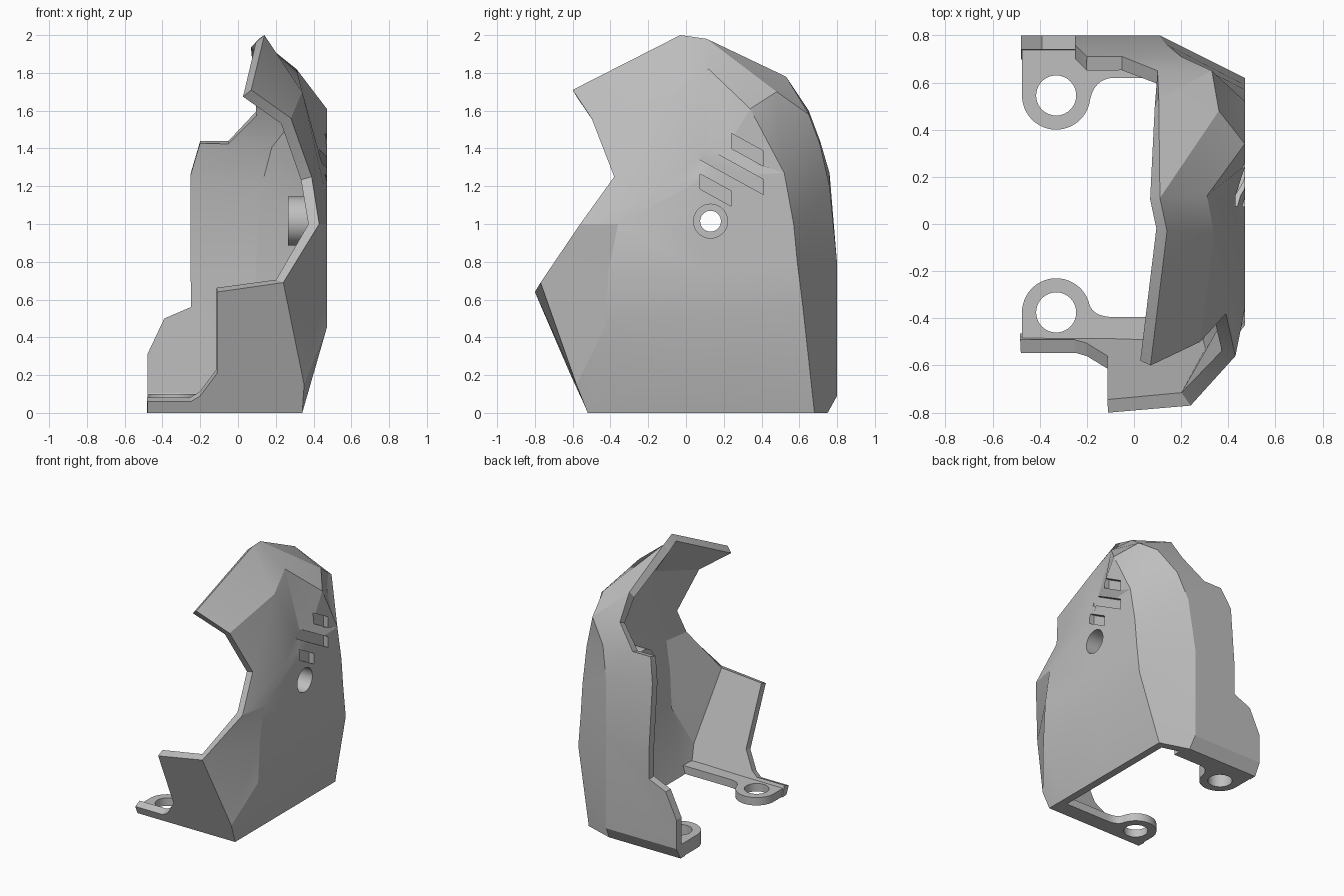
import bpy, bmesh
from math import cos, sin, pi, radians
from mathutils import Vector

old = bpy.data.objects.get("Cube")
if old:
    bpy.data.objects.remove(old)

grey = bpy.data.materials.new("plain grey")
grey.use_nodes = True
COLOUR = (0.52, 0.52, 0.52, 1)
grey.diffuse_color = COLOUR
grey.node_tree.nodes["Principled BSDF"].inputs["Base Color"].default_value = COLOUR


def make(name, verts, faces):
    mesh = bpy.data.meshes.new(name)
    mesh.from_pydata(verts, [], faces)
    bm = bmesh.new()
    bm.from_mesh(mesh)
    bmesh.ops.recalc_face_normals(bm, faces=bm.faces)
    bm.to_mesh(mesh)
    bm.free()
    mesh.materials.append(grey)
    obj = bpy.data.objects.new(name, mesh)
    bpy.context.collection.objects.link(obj)
    return obj


def prism(name, outline, start, end, place):
    n = len(outline)
    verts = [place(a, b, d) for d in (start, end) for a, b in outline]
    faces = [list(range(n)), list(range(n, 2 * n))]
    faces += [[i, (i + 1) % n, (i + 1) % n + n, i + n] for i in range(n)]
    return make(name, verts, faces)


def circle(a, b, r, n=40):
    return [(a + r * cos(2 * pi * i / n), b + r * sin(2 * pi * i / n)) for i in range(n)]


def along_x(a, b, d):
    return (d, a, b)


def along_z(a, b, d):
    return (a, b, d)


def combine(target, tool, operation):
    bpy.context.view_layer.objects.active = target
    mod = target.modifiers.new(operation, "BOOLEAN")
    mod.operation, mod.object, mod.solver = operation, tool, "EXACT"
    bpy.ops.object.modifier_apply(modifier=mod.name)
    bpy.data.objects.remove(tool)


def finish(obj, angle):
    bpy.ops.object.select_all(action="DESELECT")
    obj.select_set(True)
    bpy.context.view_layer.objects.active = obj
    bpy.ops.object.shade_smooth_by_angle(angle=radians(angle))


# Vertical seams of the outer surface, from the ground up
front_rim = [(.34, -.52, 0), (.35, -.58, .15), (.24, -.77, .69), (.43, -.56, 1),
             (.39, -.38, 1.25), (.28, -.5, 1.56), (.07, -.6, 1.71)]
side_front = [(.34, -.35, 0), (.47, -.43, .45), (.47, -.41, .75), (.47, -.36, 1),
              (.455, -.1, 1.2), (.34, -.05, 1.7), (.14, -.03, 2)]
side_mid = [(.34, .1, 0), (.47, .1, .52), (.47, .1, .75), (.47, .1, 1),
            (.47, .12, 1.25), (.31, .12, 1.82), (.11, .11, 1.98)]
side_rear = [(.34, .68, 0), (.47, .62, .55), (.47, .59, .79), (.47, .57, 1),
             (.47, .52, 1.27), (.47, .34, 1.61), (.36, .48, 1.7)]
peak = side_rear[-1]
chamfer = side_rear[:5] + [peak, peak]
back_seam = [(.12, .75, 0), (.11, .8, .09), (.11, .8, .79), (.14, .76, 1.2),
             (.2, .71, 1.42), (.33, .65, 1.58), (.105, .53, 1.78)]

polygons = []
seams = [front_rim, side_front, side_mid, side_rear, chamfer, back_seam]
for a, b in zip(seams, seams[1:]):
    for i in range(len(a) - 1):
        polygons.append([a[i], b[i], b[i + 1], a[i + 1]])
polygons.append([side_mid[-1], peak, back_seam[-1]])

# Back wall, stepping in towards the top
foot, heel = (-.48, .75, 0), (-.48, .8, .09)
low, high = (-.25, .8, .79), (-.25, .76, 1.27)
notch, crest = (-.05, .71, 1.44), (.1, .65, 1.6)
k = back_seam
polygons += [[k[0], foot, heel, k[1]],
             [k[1], heel, (-.48, .8, .31), (-.39, .8, .5), (-.25, .8, .56), low, k[2]],
             [k[2], low, high, k[3]],
             [k[3], high, (-.2, .71, 1.44), notch, k[4]],
             [k[4], notch, crest, k[5]],
             [k[5], crest, k[6]]]

# Front wall, leaning outwards
polygons.append([(-.48, -.52, 0), front_rim[0], front_rim[1], front_rim[2], (-.11, -.8, .64),
                 (-.11, -.615, .21), (-.2, -.56, .09), (-.25, -.546, .06), (-.48, -.546, .06)])


def shell(name, polygons, thickness):
    index, faces = {}, []
    for poly in polygons:
        face = list(dict.fromkeys(index.setdefault(p, len(index)) for p in poly))
        if len(face) > 2:
            faces.append(face)
    bm = bmesh.new()
    verts = [bm.verts.new(p) for p in index]
    for face in faces:
        bm.faces.new([verts[i] for i in face])
    bmesh.ops.recalc_face_normals(bm, faces=bm.faces)
    bm.verts.index_update()
    bm.normal_update()
    side = max(bm.faces, key=lambda f: abs(f.normal.x) * f.calc_area())
    sign = 1 if side.normal.x > 0 else -1
    n = len(verts)
    inner = []
    for v in verts:
        step = v.normal * sign * thickness * min(v.calc_shell_factor(), 1.5)
        if v.co.z == 0:
            step.z = 0
        inner.append(tuple(v.co - step))
    rim = [[e.verts[0].index, e.verts[1].index, e.verts[1].index + n, e.verts[0].index + n]
           for e in bm.edges if e.is_boundary]
    bm.free()
    return make(name, list(index) + inner, faces + [[i + n for i in f] for f in faces] + rim)


guard = shell("guard_shell", polygons, .06)

# Screw boss with a countersunk hole
Y, Z = .13, 1.015
combine(guard, prism("boss", circle(Y, Z, .13), .265, .44, along_x), "UNION")
combine(guard, prism("countersink", circle(Y, Z, .09), .33, .6, along_x), "DIFFERENCE")
combine(guard, prism("screw_hole", circle(Y, Z, .055), .2, .6, along_x), "DIFFERENCE")

# Slanted vent recesses
for y0, y1, top in ((.24, .41, 1.48), (.075, .41, 1.42), (.075, .24, 1.265)):
    drop = .55 * (y1 - y0)
    slot = [(y0, top), (y1, top - drop), (y1, top - drop - .08), (y0, top - .08)]
    combine(guard, prism("slot", slot, .43, .6, along_x), "DIFFERENCE")
finish(guard, 22)


# Mounting tabs, each a ring blended into a strip along the wall
def tab(name, cy, wall, inner, end, height, s):
    cx, r = -.33, .145
    outline = [(cx - r, wall)]
    outline += [(cx + r * cos(a), cy + s * r * sin(a))
                for a in (pi - i * pi * .92 / 24 for i in range(25))]
    p0, p1, p2 = Vector(outline[-1]), Vector((cx + r + .01, inner)), Vector((-.08, inner))
    for i in range(1, 9):
        t = i / 8
        outline.append(tuple(p0 * (1 - t) ** 2 + p1 * 2 * t * (1 - t) + p2 * t * t))
    outline += [(end, inner), (end, wall)]
    obj = prism(name, outline, 0, height, along_z)
    combine(obj, prism("bolt_hole", circle(cx, cy, .085), -.1, .3, along_z), "DIFFERENCE")
    finish(obj, 30)


tab("front_tab", -.375, -.51, -.395, .3, .06, 1)
tab("back_tab", .545, .74, .62, .15, .1, -1)
